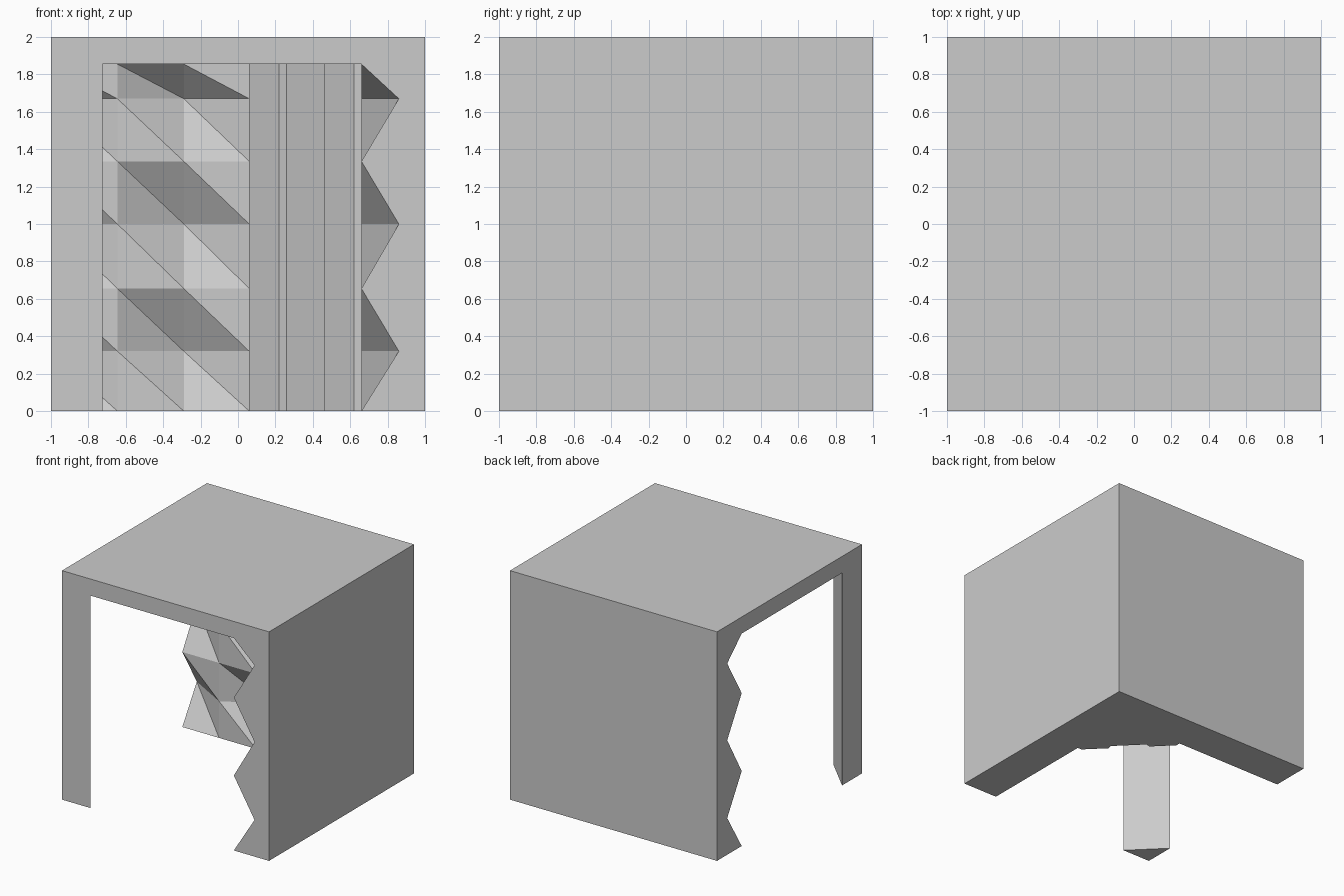
import bpy, bmesh

if "Cube" in bpy.data.objects:
    bpy.data.objects.remove(bpy.data.objects["Cube"])

LOW, DEEP, EXT = 0.66, 0.86, 1.2        # fold depths of the cave walls, cutter overshoot
ROWS = [-0.2, 0.0, 0.32, 0.655, 1.0, 1.335, 1.67, 1.855]
DEEP_ROWS = {2, 4, 6}
COLS = [-EXT, -1.0, -0.645, -0.29, 0.06]
DEEP_COLS = {0, 1, 3}                   # columns that fold outward on the deep rows


def ring(k):
    """Cave outline at row k, mirrored about the x = y diagonal."""
    wall = [(x, DEEP if k in DEEP_ROWS and i in DEEP_COLS else LOW)
            for i, x in enumerate(COLS)]
    stepped = [(0.06, 0.62), (0.22, 0.46), (0.26, 0.47)]   # vertical stepped corner
    half = wall + stepped
    post = [(1.725 * -1 + EXT, -EXT), (-EXT, 1.725 * -1 + EXT)]  # leaves the front post
    return half + [(y, x) for x, y in reversed(half)] + post


# Cave cutter: stacked rings joined by folded triangles
bm = bmesh.new()
rings = [[bm.verts.new((x, y, z)) for x, y in ring(k)] for k, z in enumerate(ROWS)]
n = len(rings[0])
last_right = n - 3
for lo, hi in zip(rings, rings[1:]):
    for i in range(n):
        j = (i + 1) % n
        if i <= last_right // 2:
            tris = ((lo[i], lo[j], hi[i]), (lo[j], hi[j], hi[i]))
        else:
            tris = ((lo[i], lo[j], hi[j]), (lo[i], hi[j], hi[i]))
        for t in tris:
            bm.faces.new(t)
bm.faces.new(rings[0])
bm.faces.new(rings[-1])
bmesh.ops.recalc_face_normals(bm, faces=bm.faces)
mesh = bpy.data.meshes.new("cave_cutter")
bm.to_mesh(mesh)
bm.free()
cutter = bpy.data.objects.new("cave_cutter", mesh)
bpy.context.collection.objects.link(cutter)
cutter.hide_render = True

# Outer block with the cave carved out of the front left corner
bpy.ops.mesh.primitive_cube_add(size=2, location=(0, 0, 1))
block = bpy.context.object
block.name = "carved_block"
cut = block.modifiers.new("cave", 'BOOLEAN')
cut.operation = 'DIFFERENCE'
cut.solver = 'EXACT'
cut.object = cutter
bpy.ops.object.modifier_apply(modifier=cut.name)
bpy.data.objects.remove(cutter)
